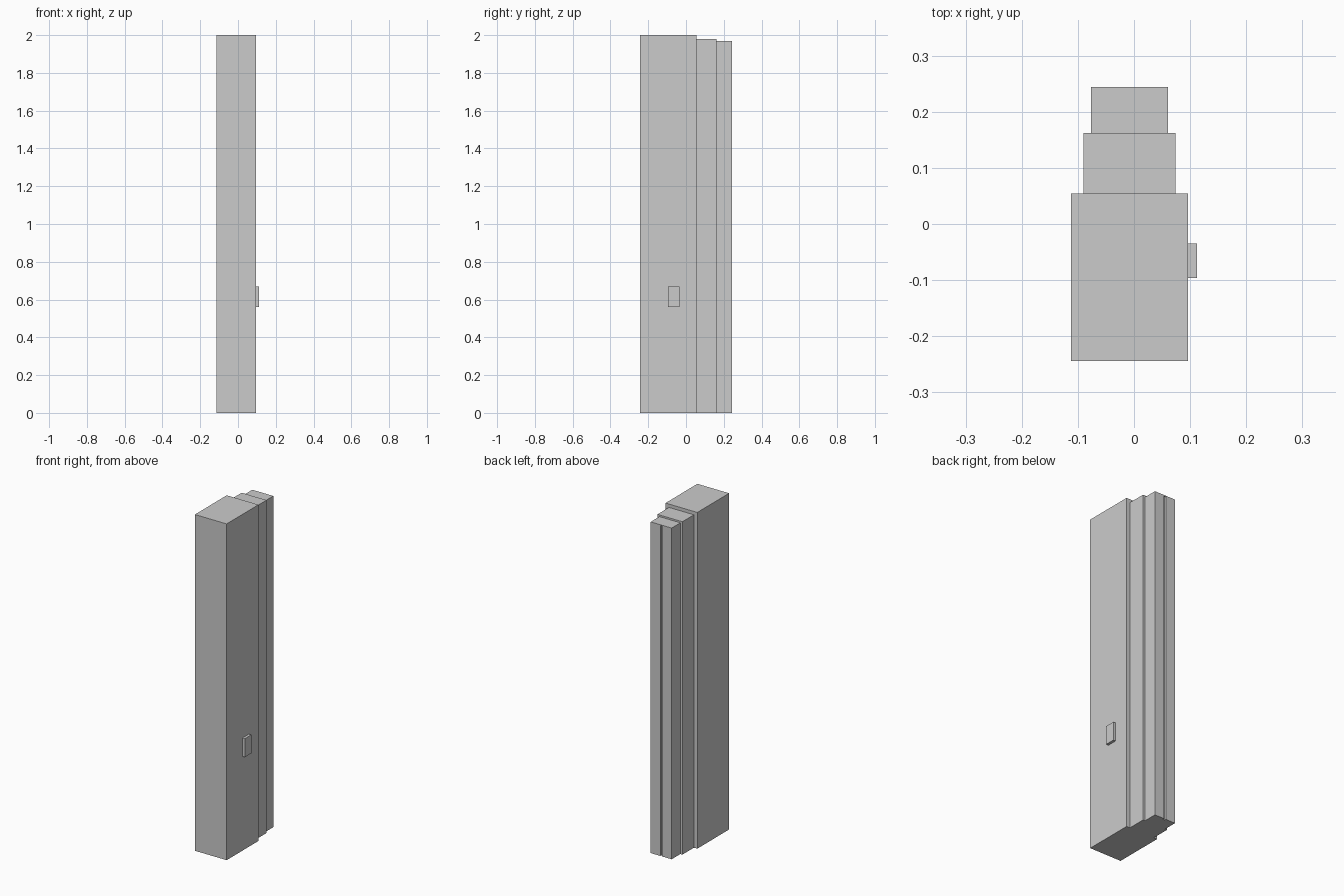
import bpy
import bmesh

if "Cube" in bpy.data.objects:
    bpy.data.objects.remove(bpy.data.objects["Cube"])

CX = -0.008  # shared centre line of the stepped blocks


def prism(name, outline, z0, z1):
    """Extrude a closed xy outline between two heights."""
    bm = bmesh.new()
    face = bm.faces.new([bm.verts.new((x, y, z0)) for x, y in outline])
    top = bmesh.ops.extrude_face_region(bm, geom=[face])
    verts = [g for g in top["geom"] if isinstance(g, bmesh.types.BMVert)]
    bmesh.ops.translate(bm, verts=verts, vec=(0, 0, z1 - z0))
    bmesh.ops.recalc_face_normals(bm, faces=bm.faces)
    mesh = bpy.data.meshes.new(name)
    bm.to_mesh(mesh)
    bm.free()
    obj = bpy.data.objects.new(name, mesh)
    bpy.context.collection.objects.link(obj)
    return obj


def box(name, x0, x1, y0, y1, z0, z1):
    return prism(name, [(x0, y0), (x1, y0), (x1, y1), (x0, y1)], z0, z1)


# Main body and middle step
box("main_body", CX - 0.1045, CX + 0.1045, -0.2445, 0.0545, 0, 2.0)
box("middle_step", CX - 0.082, CX + 0.082, 0.0545, 0.1625, 0, 1.98)

# Rear step with a narrow vertical groove down the back, closed by a thin cap
w, y0, y1, g, d = 0.069, 0.1625, 0.2445, 0.006, 0.01
outline = [(CX - w, y0), (CX + w, y0), (CX + w, y1), (CX + g, y1),
           (CX + g, y1 - d), (CX - g, y1 - d), (CX - g, y1), (CX - w, y1)]
prism("rear_step", outline, 0, 1.965)
box("rear_cap", CX - w, CX + w, y0, y1, 1.965, 1.97)

# Small plate on the right side
box("side_plate", CX + 0.1045, 0.112, -0.096, -0.035, 0.56, 0.67)
